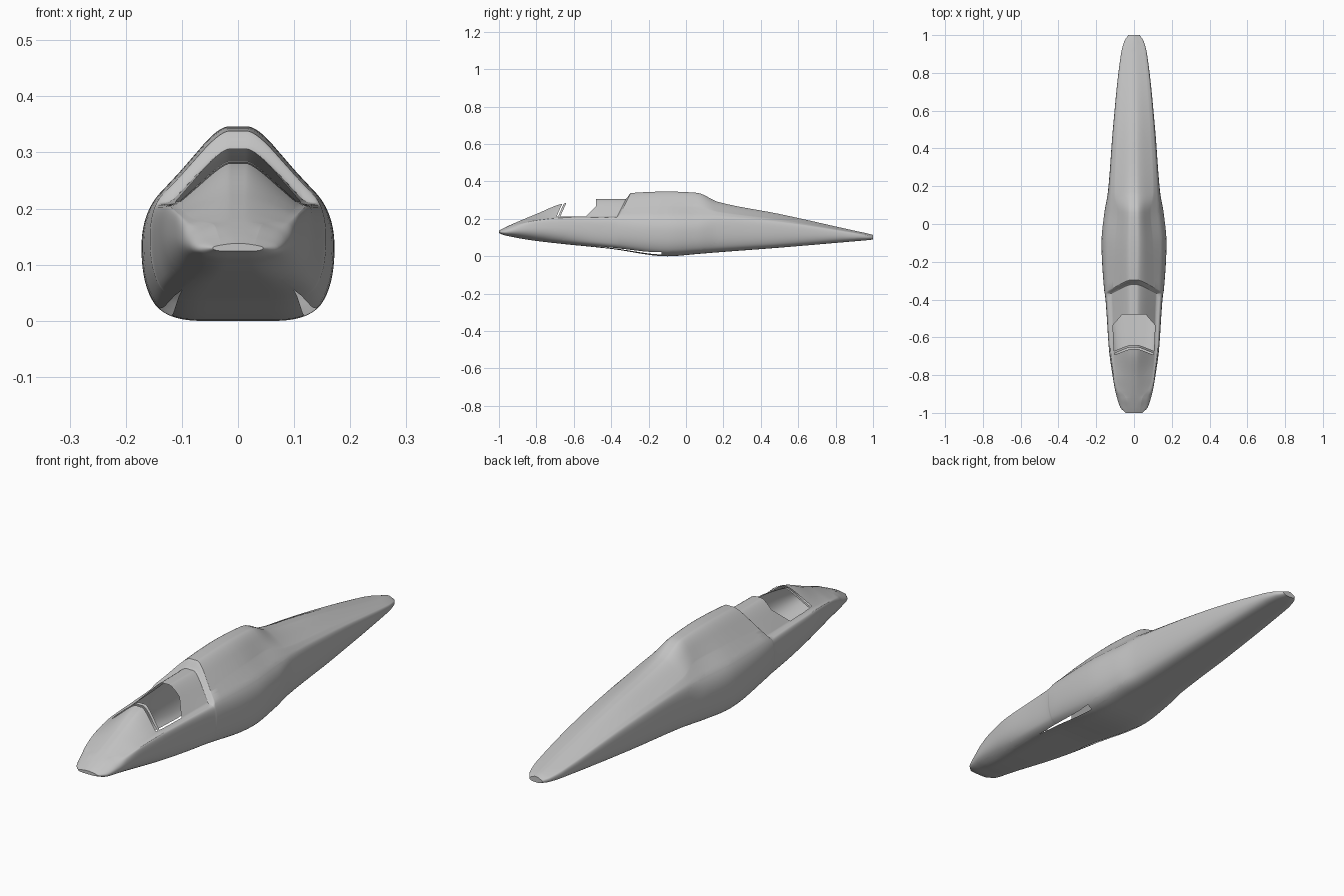
import bpy, bmesh, math

if "Cube" in bpy.data.objects:
    bpy.data.objects.remove(bpy.data.objects["Cube"], do_unlink=True)

grey = bpy.data.materials.new("plain_grey")
grey.use_nodes = True
colour = (0.55, 0.55, 0.55, 1)
grey.diffuse_color = colour
grey.node_tree.nodes["Principled BSDF"].inputs["Base Color"].default_value = colour

# Stations: y, belly z, belly half width, half width, shoulder z,
# canopy base half width, canopy base z, top z
STATIONS = [
    (-1.0, .124, .03, .045, .132, .03, .135, .138),
    (-.97, .112, .04, .073, .138, .035, .15, .153),
    (-.92, .102, .045, .09, .156, .045, .172, .176),
    (-.88, .094, .05, .1, .172, .075, .178, .193),
    (-.8, .082, .065, .114, .191, .1, .193, .226),
    (-.66, .066, .095, .133, .205, .113, .207, .281),
    (-.48, .048, .12, .145, .207, .116, .209, .306),
    (-.372, .036, .125, .154, .207, .12, .211, .306),
    (-.36, .034, .125, .157, .202, .11, .25, .338),
    (-.1, .0, .13, .172, .193, .103, .265, .346),
    (.06, .012, .12, .157, .193, .09, .262, .339),
    (.17, .021, .105, .138, .2, .106, .236, .291),
    (.5, .046, .085, .112, .178, .09, .194, .226),
    (.9, .08, .045, .069, .123, .055, .128, .137),
    (.97, .086, .03, .05, .111, .04, .114, .122),
    (1.0, .09, .015, .03, .104, .02, .108, .114),
]
KEYS = [s[0] for s in STATIONS]
STEP = KEYS[7]


def slopes(vals):
    """Monotone tangents, so that the curves never overshoot."""
    d = [(b - a) / (q - p) for a, b, p, q in zip(vals, vals[1:], KEYS, KEYS[1:])]
    inner = [2 * a * b / (a + b) if a * b > 0 else 0 for a, b in zip(d, d[1:])]
    return [d[0]] + inner + [d[-1]]


COLUMNS = list(zip(*STATIONS))[1:]
TANGENTS = [slopes(c) for c in COLUMNS]


def sample(i, t):
    h = KEYS[i + 1] - KEYS[i]
    a, b = t * t * (3 - 2 * t), t * (1 - t)
    return [c[i] * (1 - a) + c[i + 1] * a + h * b * ((1 - t) * m[i] - t * m[i + 1])
            for c, m in zip(COLUMNS, TANGENTS)]


def section(zb, wb, w, zs, wc, zc, zt):
    """Rounded closed cross-section made by corner cutting."""
    wt = .2 * w
    zl = zb + .35 * (zs - zb)
    rise = (wc + (wt - wc) * .12, zc + (zt - zc) * .12)
    half = [(0, zb), (wb, zb), (w, zl), (w, zs), (wc, zc), rise, (wt, zt), (0, zt)]
    pts = half + [(-x, z) for x, z in half[-2:0:-1]]
    for _ in range(3):
        cut = []
        for p, q in zip(pts, pts[1:] + pts[:1]):
            cut += [(p[0] * .75 + q[0] * .25, p[1] * .75 + q[1] * .25),
                    (p[0] * .25 + q[0] * .75, p[1] * .25 + q[1] * .75)]
        pts = cut
    return pts


def lean(y, z):
    """Tilts the stations around the step behind the canopy."""
    k = max(0, 1 - (y - STEP) / .3) if y >= STEP else max(0, 1 - (STEP - y) / .1)
    return y + .5 * k * max(0, z - .205)


# Loft the whole shell
bm = bmesh.new()
rings, ys = [], []
SUB = 6
for i in range(len(KEYS) - 1):
    for s in range(SUB + (i == len(KEYS) - 2)):
        y = KEYS[i] + (KEYS[i + 1] - KEYS[i]) * s / SUB
        ys.append(y)
        rings.append([bm.verts.new((x, lean(y, z), z)) for x, z in section(*sample(i, s / SUB))])
n = len(rings[0])
for y, r, q in zip(ys, rings, rings[1:]):
    for j in range(n):
        k = (j + 1) % n
        f = bm.faces.new((r[j], r[k], q[k], q[j]))
        # Index 1 marks the canopy for the split below
        f.material_index = int(29 <= j <= 75 and -.925 < y < STEP - .001)
bm.faces.new(rings[0])
bm.faces.new(rings[-1])
bmesh.ops.recalc_face_normals(bm, faces=bm.faces)


def slice_at(co, no):
    bmesh.ops.bisect_plane(bm, geom=bm.verts[:] + bm.edges[:] + bm.faces[:],
                           plane_co=co, plane_no=no, dist=1e-5)


# Cut lines for the hatch, windscreen slit and belly gaps
SILL, TILT = .213, .45
SLIT_A, SLIT_B, HATCH = -.692, -.684, -.672
REAR = -.48
slice_at((0, 0, SILL), (0, 0, 1))
slice_at((0, REAR, 0), (0, 1, 0))
slice_at((0, -.535, SILL), (0, 1, -1))
for y in (SLIT_A, SLIT_B, HATCH):
    slice_at((0, y, SILL), (0, 1, -TILT))
GAP_FRONT, GAP_REAR = -.5, -.13
INNER, OUTER = .05, .11
slice_at((0, GAP_REAR, 0), (0, 1, 0))
for side in (1, -1):
    for grow in (INNER, OUTER):
        slice_at((side * .1, GAP_FRONT, 0), (side, -grow, 0))


def is_open(f):
    c = f.calc_center_median()
    if f.material_index and c.z > SILL:
        u = c.y - TILT * (c.z - SILL)
        hatch = u > HATCH and c.y < REAR and c.z - SILL > c.y + .535
        return hatch or SLIT_A < u < SLIT_B
    if c.z < .07 and GAP_FRONT < c.y < GAP_REAR:
        d = c.y - GAP_FRONT
        return .1 + INNER * d < abs(c.x) < .1 + OUTER * d
    return False


bmesh.ops.delete(bm, geom=[f for f in bm.faces if is_open(f)], context='FACES')


def part_of(f):
    c = f.calc_center_median()
    if not f.material_index:
        return "fuselage"
    u = c.y - TILT * (c.z - SILL)
    if u < SLIT_A:
        return "windscreen"
    return "hatch_frame" if c.z < SILL or u < HATCH else "rear_canopy"


# Split the shell into its parts
for name in ("fuselage", "windscreen", "hatch_frame", "rear_canopy"):
    piece = bm.copy()
    bmesh.ops.delete(piece, geom=[f for f in piece.faces if part_of(f) != name], context='FACES')
    for f in piece.faces:
        f.material_index = 0
    mesh = bpy.data.meshes.new(name)
    piece.to_mesh(mesh)
    piece.free()
    mesh.materials.append(grey)
    ob = bpy.data.objects.new(name, mesh)
    bpy.context.collection.objects.link(ob)
    bpy.ops.object.select_all(action='DESELECT')
    ob.select_set(True)
    bpy.context.view_layer.objects.active = ob
    bpy.ops.object.shade_smooth_by_angle(angle=math.radians(30))
bm.free()
